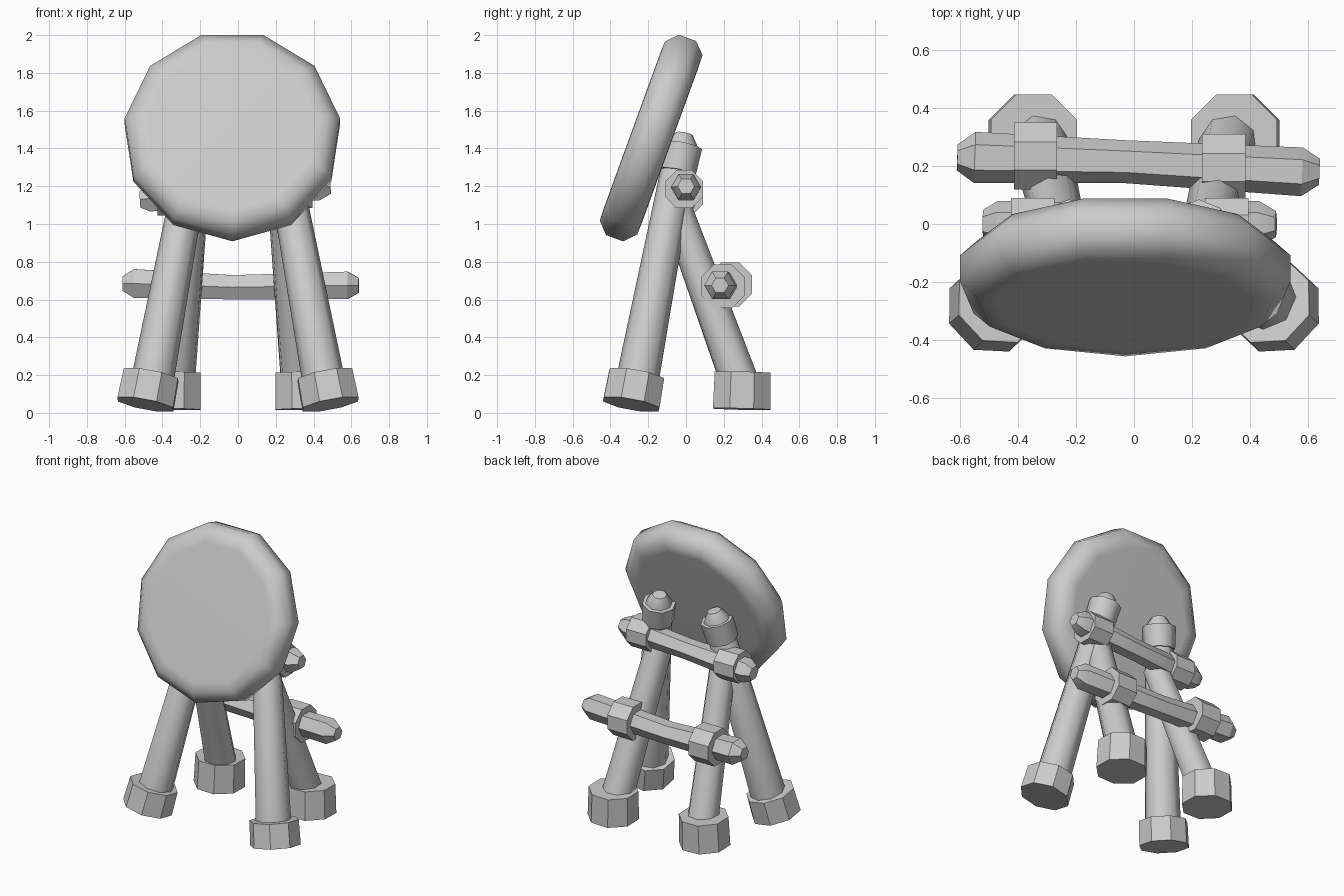
import bpy
import bmesh
from math import pi, sin, cos, radians
from mathutils import Vector

cube = bpy.data.objects.get("Cube")
if cube:
    bpy.data.objects.remove(cube, do_unlink=True)

grey = bpy.data.materials.new("plain grey")
grey.use_nodes = True
colour = (0.6, 0.6, 0.6, 1)
grey.diffuse_color = colour
grey.node_tree.nodes["Principled BSDF"].inputs["Base Color"].default_value = colour


def tube(name, path, radii, sides=8, spin=0.0, smooth=30):
    """Closed loft of polygon rings along a path, all square to its overall axis."""
    path = [Vector(p) for p in path]
    turn = (path[-1] - path[0]).to_track_quat('Z', 'Y')
    bm = bmesh.new()
    rings = []
    for centre, r in zip(path, radii):
        angles = [spin + 2 * pi * i / sides for i in range(sides)]
        rings.append([bm.verts.new(centre + turn @ Vector((r * cos(a), r * sin(a), 0)))
                      for a in angles])
    for low, high in zip(rings, rings[1:]):
        for i in range(sides):
            j = (i + 1) % sides
            bm.faces.new((low[i], low[j], high[j], high[i]))
    bm.faces.new(rings[0][::-1])
    bm.faces.new(rings[-1])
    bmesh.ops.recalc_face_normals(bm, faces=bm.faces)
    mesh = bpy.data.meshes.new(name)
    bm.to_mesh(mesh)
    bm.free()
    mesh.materials.append(grey)
    obj = bpy.data.objects.new(name, mesh)
    bpy.context.collection.objects.link(obj)
    bpy.ops.object.select_all(action='DESELECT')
    obj.select_set(True)
    bpy.context.view_layer.objects.active = obj
    bpy.ops.object.shade_smooth_by_angle(angle=radians(smooth))
    return obj


# Tilted round board with a rounded rim, one corner pointing down
middle = Vector((-0.03, -0.181, 1.466))
normal = Vector((0, -cos(radians(20)), sin(radians(20))))
rim = [(-0.108, 0.45), (-0.106, 0.515), (-0.048, 0.576),
       (0.048, 0.576), (0.106, 0.515), (0.108, 0.45)]
tube("round_board", [middle + normal * d for d, r in rim], [r for d, r in rim],
     sides=11, spin=-pi / 2, smooth=60)

for side, s in (("left", 1), ("right", -1)):
    # Front leg with a pointed top, foot and top collar
    foot = Vector((s * 0.47, -0.275, 0.08))
    top = Vector((s * 0.22, -0.02, 1.42))
    axis = (top - foot).normalized()
    tube("front_leg_" + side, [foot, top, top + axis * 0.06],
         [0.115, 0.085, 0.045], smooth=50)
    tube("front_foot_" + side, [(s * 0.49, -0.29, 0.045), (s * 0.46, -0.262, 0.2)],
         [0.162, 0.158], spin=pi / 8)
    tube("top_collar_" + side, [top - axis * 0.15, top - axis * 0.005],
         [0.1, 0.108], smooth=50)

    # Back leg leaning forward to the front leg, on an upright foot
    tube("back_leg_" + side, [(s * 0.335, 0.315, 0.08), (s * 0.24, -0.07, 1.13)],
         [0.105, 0.085], smooth=50)
    tube("back_foot_" + side, [(s * 0.35, 0.295, 0.02), (s * 0.345, 0.3, 0.215)],
         [0.165, 0.16], spin=pi / 8)

# Crossbars with blunt pointed ends
tube("lower_crossbar",
     [(-0.61, 0.23, 0.685), (-0.55, 0.23, 0.685), (-0.03, 0.215, 0.665),
      (0.58, 0.18, 0.675), (0.64, 0.18, 0.675)],
     [0.045, 0.088, 0.074, 0.084, 0.045], sides=6)
tube("upper_crossbar",
     [(-0.52, 0, 1.13), (-0.47, 0, 1.135), (0, 0, 1.165),
      (0.43, 0, 1.195), (0.49, 0, 1.2)],
     [0.05, 0.08, 0.068, 0.08, 0.045], sides=6)

# Binding collars where the crossbars meet the legs
bindings = [("lower_binding_left", 0.31, 0.195, 0.67, 0.125),
            ("lower_binding_right", -0.34, 0.235, 0.68, 0.125),
            ("upper_binding_left", 0.32, -0.01, 1.185, 0.108),
            ("upper_binding_right", -0.35, -0.01, 1.145, 0.108)]
for name, x, y, z, r in bindings:
    tube(name, [(x - 0.075, y, z), (x + 0.075, y, z)], [r, r], spin=pi / 8)
